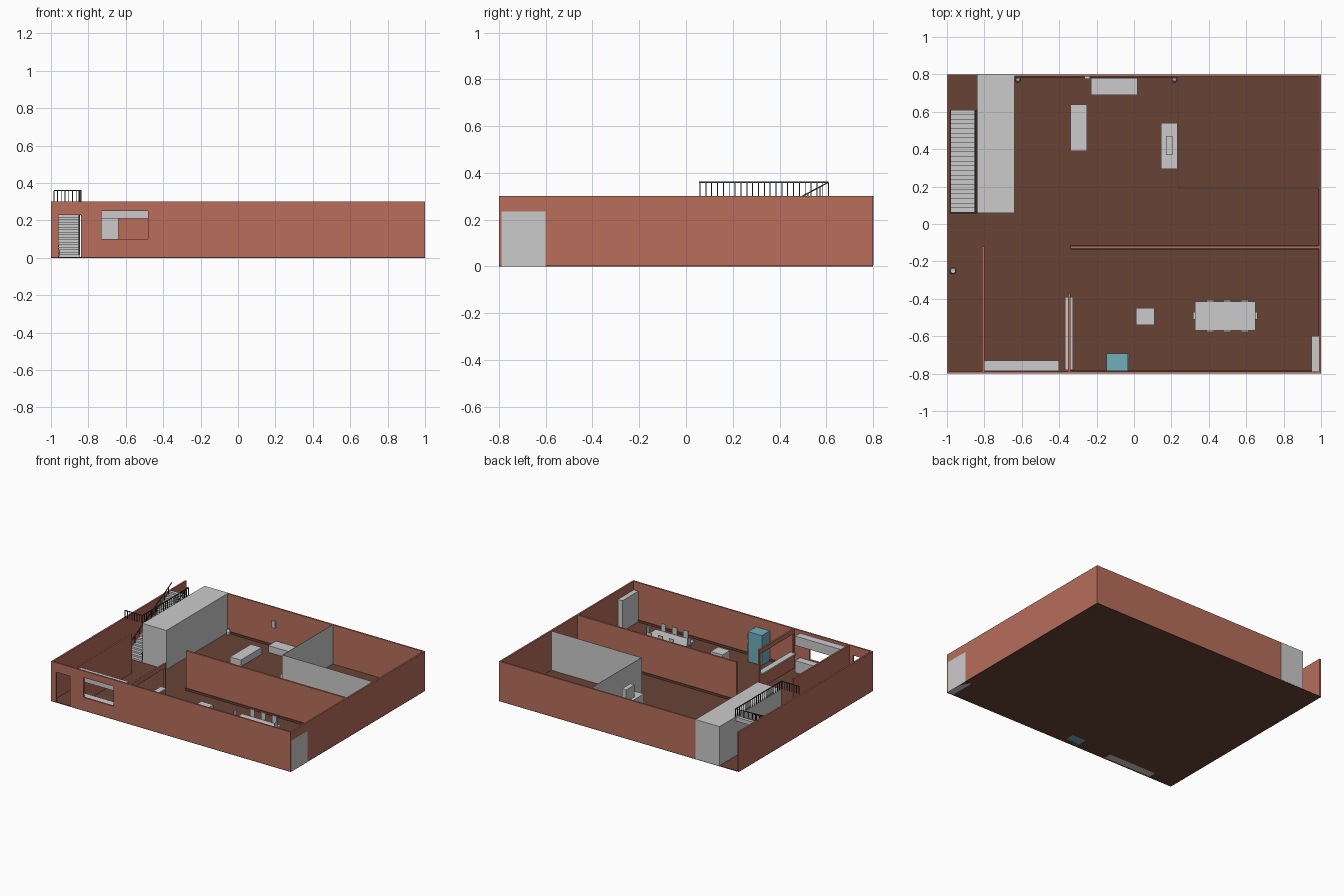
import bpy, bmesh, math
from mathutils import Vector

if "Cube" in bpy.data.objects:
    bpy.data.objects.remove(bpy.data.objects["Cube"])


def material(name, rgb):
    m = bpy.data.materials.new(name)
    m.diffuse_color = (*rgb, 1)
    m.use_nodes = True
    m.node_tree.nodes["Principled BSDF"].inputs["Base Color"].default_value = m.diffuse_color
    return m


BRICK = material("terracotta", (0.48, 0.155, 0.105))
BROWN = material("dark_floor", (0.14, 0.055, 0.036))
TEAL = material("teal", (0.16, 0.43, 0.50))
DARK = material("dark_metal", (0.05, 0.05, 0.05))


def make(name, bm, mat=None):
    bmesh.ops.recalc_face_normals(bm, faces=bm.faces)
    me = bpy.data.meshes.new(name)
    bm.to_mesh(me)
    bm.free()
    ob = bpy.data.objects.new(name, me)
    bpy.context.collection.objects.link(ob)
    if mat:
        me.materials.append(mat)
    return ob


def add_box(bm, x, y, z):
    vs = bmesh.ops.create_cube(bm, size=1)["verts"]
    for v in vs:
        v.co = Vector([(r[0] + r[1]) / 2 + c * (r[1] - r[0])
                       for r, c in zip((x, y, z), v.co)])


def boxes(name, items, mat=None):
    bm = bmesh.new()
    for it in items:
        add_box(bm, *it)
    return make(name, bm, mat)


def box(name, x, y, z, mat=None):
    return boxes(name, [(x, y, z)], mat)


H = 0.30     # wall height
F = 0.005    # floor top
T = 0.012    # wall thickness

# Floor slab
box("floor", (-1, 1), (-0.8, 0.8), (0, F), BROWN)

# Outer walls; the front has a door and a window opening
fy = (-0.8, -0.8 + T)
boxes("front_wall", [
    ((-1, -0.96), fy, (F, H)),
    ((-0.96, -0.84), fy, (0.23, H)),
    ((-0.84, -0.73), fy, (F, H)),
    ((-0.73, -0.48), fy, (F, 0.10)),
    ((-0.73, -0.48), fy, (0.25, H)),
    ((-0.48, 1), fy, (F, H))], BRICK)
box("left_wall", (-1, -1 + T), (-0.8 + T, 0.8), (F, H), BRICK)
box("right_wall", (1 - T, 1), (-0.8 + T, 0.8), (F, H), BRICK)
box("back_wall", (-0.64, 1 - T), (0.8 - T, 0.8), (F, H), BRICK)

# Inner walls
box("kitchen_partition", (-0.34, 1 - T), (-0.132, -0.118), (F, H), BRICK)
box("hall_partition", (-0.812, -0.80), (-0.79, -0.12), (F, H), BRICK)
px = (-0.352, -0.34)
boxes("serving_hatch_wall", [
    (px, (-0.79, -0.37), (F, 0.11)),
    (px, (-0.79, -0.37), (0.265, H)),
    (px, (-0.385, -0.37), (0.11, 0.265)),
    (px, (-0.79, -0.775), (0.11, 0.265))], BRICK)
boxes("back_room_walls", [
    ((0.235, 0.239), (0.19, 0.79), (F, H)),
    ((0.239, 0.988), (0.19, 0.194), (F, H))])

# Dark skirting strips
boxes("skirting", [
    ((-0.34, 0.95), (-0.788, -0.783), (F, 0.02)),
    ((-0.64, 0.235), (0.783, 0.788), (F, 0.02)),
    ((-0.34, 0.988), (-0.137, -0.132), (F, 0.02)),
    ((-0.34, 0.988), (-0.118, -0.113), (F, 0.02)),
    ((0.983, 0.988), (-0.6, -0.137), (F, 0.02)),
    ((0.983, 0.988), (-0.113, 0.19), (F, 0.02))], BROWN)

# Stair block beside the staircase
box("stair_block", (-0.84, -0.64), (0.06, 0.801), (F, H))

# Staircase: saw-tooth profile extruded across its width
N, Y0, Y1, Z1 = 22, 0.06, 0.61, 0.30
dy, dz = (Y1 - Y0) / N, (Z1 - F) / N
prof = []
for i in range(N):
    prof += [(Y0 + i * dy, F + i * dz), (Y0 + i * dy, F + (i + 1) * dz)]
prof += [(Y1, Z1), (Y1, Z1 - 0.03), (Y0 + 2 * dy, F)]
bm = bmesh.new()
face = bm.faces.new([bm.verts.new((-0.985, y, z)) for y, z in prof])
ext = bmesh.ops.extrude_face_region(bm, geom=[face])
for v in ext["geom"]:
    if isinstance(v, bmesh.types.BMVert):
        v.co.x = -0.845
make("staircase", bm)

# Railings around the stairwell
r = 0.002
guard = [((-0.842, -0.836), (Y0 - 0.005, Y1), (0.357, 0.362)),
         ((-0.985, -0.836), (Y0 - 0.003, Y0 + 0.003), (0.357, 0.362))]
for i in range(N + 1):
    y = Y0 + i * dy
    guard.append(((-0.839 - r, -0.839 + r), (y - r, y + r), (H, 0.358)))
for i in range(8):
    x = -0.985 + i * 0.02
    guard.append(((x - r, x + r), (Y0 - r, Y0 + r), (H, 0.358)))
boxes("stairwell_guard", guard, DARK)

# Sloped handrails with a baluster every second step
bm = bmesh.new()
for x in (-0.98, -0.85):
    for i in range(0, N, 2):
        y, z = Y0 + (i + 0.5) * dy, F + (i + 1) * dz
        add_box(bm, (x - r, x + r), (y - r, y + r), (z, z + 0.055))
    n0 = len(bm.verts)
    add_box(bm, (x - r, x + r), (Y0, Y1), (-0.003, 0.003))
    bm.verts.ensure_lookup_table()
    for v in bm.verts[n0:]:
        v.co.z += 0.065 + (v.co.y - Y0) / (Y1 - Y0) * (Z1 - F)
make("stair_handrails", bm, DARK)

# Kitchen: counter, wall cupboard, serving bar, fridge, island, tall cupboard
box("kitchen_counter", (-0.80, -0.40), (-0.787, -0.73), (0, 0.095))
box("wall_cupboard", (-0.80, -0.40), (-0.787, -0.73), (0.21, 0.28))
box("serving_bar", (-0.37, -0.325), (-0.78, -0.39), (0.11, 0.122))
box("fridge", (-0.148, -0.032), (-0.787, -0.692), (0, 0.23), TEAL)
boxes("fridge_handles", [((-0.032, -0.024), (-0.71, -0.70), z)
                         for z in ((0.07, 0.14), (0.165, 0.21))], TEAL)
box("island", (0.01, 0.11), (-0.54, -0.45), (F, 0.135))
box("tall_cupboard", (0.95, 1.001), (-0.79, -0.60), (0, 0.235))

# Dining table
tx, ty = (0.325, 0.65), (-0.57, -0.415)
legs = [((x - 0.007, x + 0.007), (y - 0.007, y + 0.007), (F, 0.10))
        for x in (0.345, 0.63) for y in (-0.55, -0.435)]
boxes("dining_table", [(tx, ty, (0.10, 0.112))] + legs)


# Chairs: seat, back and four legs, turned to face the table
def chair(name, x, y, angle):
    ob = boxes(name, [
        ((-0.02, 0.02), (-0.05, 0), (0.06, 0.068)),
        ((-0.02, 0.02), (-0.006, 0), (0.11, 0.165))] +
        [((a - 0.003, a + 0.003), (-0.006, 0), (F, 0.12)) for a in (-0.017, 0.017)] +
        [((a - 0.003, a + 0.003), (-0.05, -0.044), (F, 0.06)) for a in (-0.017, 0.017)])
    ob.location = (x, y, 0)
    ob.rotation_euler.z = angle


for i in range(3):
    chair(f"chair_back_{i}", 0.407 + 0.092 * i, -0.405, 0)
    chair(f"chair_front_{i}", 0.407 + 0.092 * i, -0.58, math.pi)
chair("chair_left", 0.314, -0.49, math.pi / 2)
chair("chair_right", 0.663, -0.49, -math.pi / 2)

# Living room: sofas, media stand with screen, wall box
box("back_sofa", (-0.23, 0.02), (0.69, 0.78), (F, 0.055))
box("side_sofa", (-0.34, -0.25), (0.39, 0.64), (F, 0.055))
box("media_stand", (0.145, 0.233), (0.295, 0.54), (F, 0.09))
box("screen", (0.17, 0.205), (0.37, 0.47), (0.09, 0.18))
box("wall_box", (-0.265, -0.235), (0.775, 0.788), (0.15, 0.20))


# Turned pieces: corner lamps and a hall vase
def turned(name, x, y, profile, n=16):
    bm = bmesh.new()
    vs = [bm.verts.new((rad, 0, z)) for rad, z in profile]
    es = [bm.edges.new(p) for p in zip(vs, vs[1:])]
    bmesh.ops.spin(bm, geom=vs + es, cent=(0, 0, 0), axis=(0, 0, 1),
                   angle=2 * math.pi, steps=n)
    bmesh.ops.remove_doubles(bm, verts=bm.verts, dist=1e-5)
    ob = make(name, bm)
    ob.location = (x, y, 0)


for name, x in (("left_corner_pot", -0.62), ("right_corner_pot", 0.217)):
    turned(name, x, 0.77, [(0, F), (0.011, F), (0.014, 0.03), (0.008, 0.045), (0, 0.05)])
turned("hall_vase", -0.968, -0.25,
       [(0, F), (0.012, F), (0.018, 0.03), (0.009, 0.055), (0.014, 0.07), (0, 0.066)])
